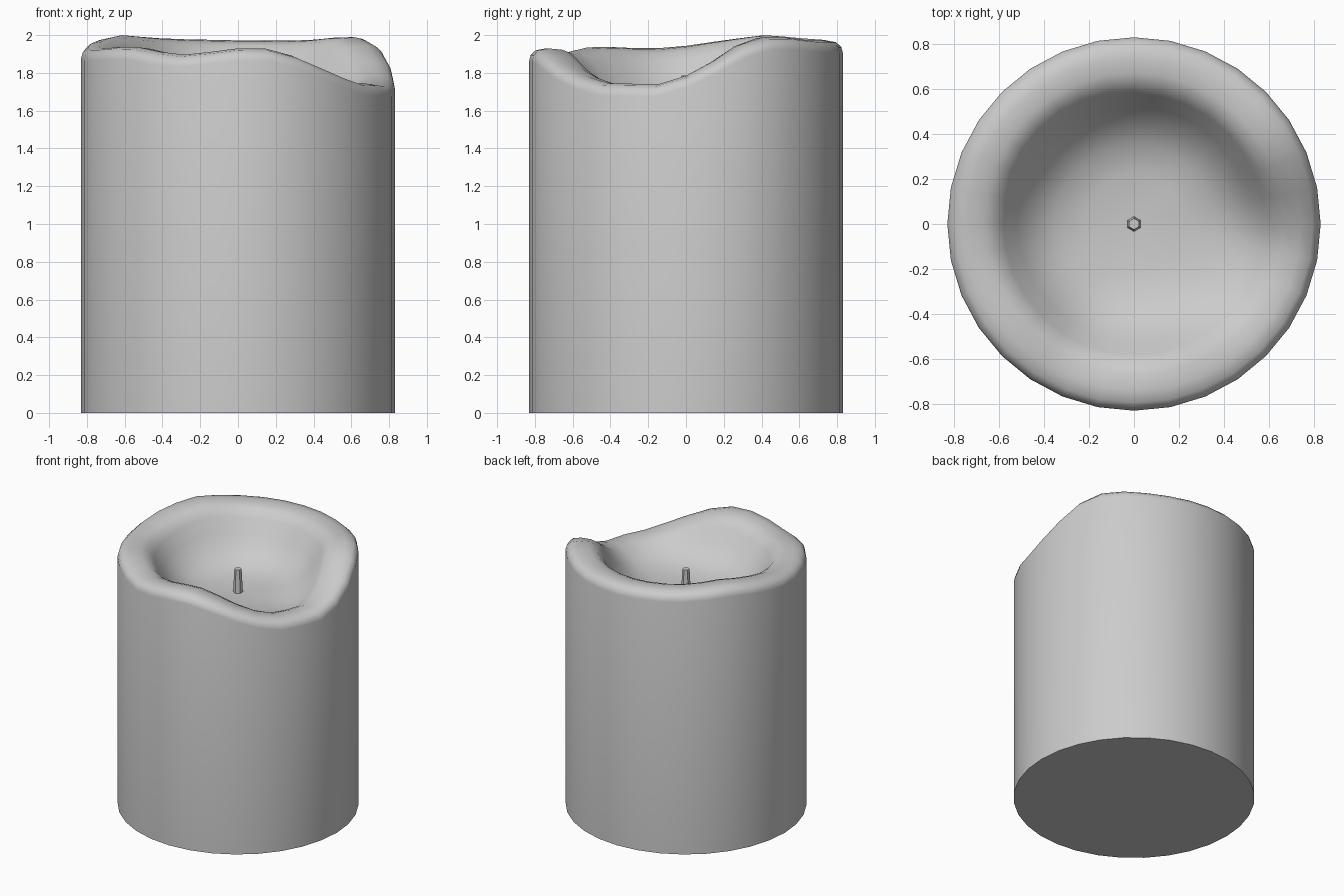
import bpy, bmesh, math

if "Cube" in bpy.data.objects:
    bpy.data.objects.remove(bpy.data.objects["Cube"])

SIDES = 32
FLOOR = 1.61

# Melted rim: crest height by angle in degrees
CREST = [(0, 1.785), (11, 1.86), (22, 1.945), (34, 1.99), (45, 1.988), (62, 1.97),
         (90, 1.972), (120, 1.98), (146, 2.0), (163, 1.975), (180, 1.943), (195, 1.927),
         (213, 1.938), (225, 1.935), (245, 1.893), (258, 1.91), (270, 1.93), (281, 1.93),
         (293, 1.89), (312, 1.79), (326, 1.745), (349, 1.74), (360, 1.785)]


def crest(deg):
    for (a, za), (b, zb) in zip(CREST, CREST[1:]):
        if a <= deg <= b:
            return za + (zb - za) * (deg - a) / (b - a)


# Profile rings: radius, drop below crest, blend toward bowl floor
RINGS = [(0.83, 0.065, 0), (0.822, 0.035, 0), (0.795, 0.01, 0), (0.74, 0.0, 0),
         (0.67, 0.006, 0), (0.62, 0.025, 0), (0.58, 0.05, 0.08), (0.52, 0.05, 0.38),
         (0.45, 0.05, 0.66), (0.35, 0.05, 0.88), (0.22, 0.05, 0.98)]


def finish(bm, name, angle):
    bmesh.ops.recalc_face_normals(bm, faces=bm.faces)
    mesh = bpy.data.meshes.new(name)
    bm.to_mesh(mesh)
    bm.free()
    obj = bpy.data.objects.new(name, mesh)
    bpy.context.collection.objects.link(obj)
    bpy.ops.object.select_all(action='DESELECT')
    obj.select_set(True)
    bpy.context.view_layer.objects.active = obj
    bpy.ops.object.shade_smooth_by_angle(angle=math.radians(angle))
    return obj


def ring(bm, radius, height):
    verts = []
    for i in range(SIDES):
        a = 2 * math.pi * i / SIDES
        verts.append(bm.verts.new((radius * math.cos(a), radius * math.sin(a),
                                   height(360 * i / SIDES))))
    return verts


# Candle body: flat base, straight wall, wavy lip and bowl
bm = bmesh.new()
loops = [ring(bm, 0.83, lambda d: 0.0)]
for r, drop, blend in RINGS:
    loops.append(ring(bm, r, lambda d: (crest(d) - drop) * (1 - blend) + FLOOR * blend))
for low, high in zip(loops, loops[1:]):
    for i in range(SIDES):
        j = (i + 1) % SIDES
        bm.faces.new((low[i], low[j], high[j], high[i]))
bm.faces.new(loops[0][::-1])
centre = bm.verts.new((0, 0, FLOOR))
for i in range(SIDES):
    bm.faces.new((loops[-1][i], loops[-1][(i + 1) % SIDES], centre))
finish(bm, "candle_body", 50)

# Wick: tapered six-sided peg
bpy.ops.mesh.primitive_cone_add(vertices=6, radius1=0.034, radius2=0.025, depth=0.19,
                                location=(0, 0, 1.69))
bpy.context.object.name = "wick"
